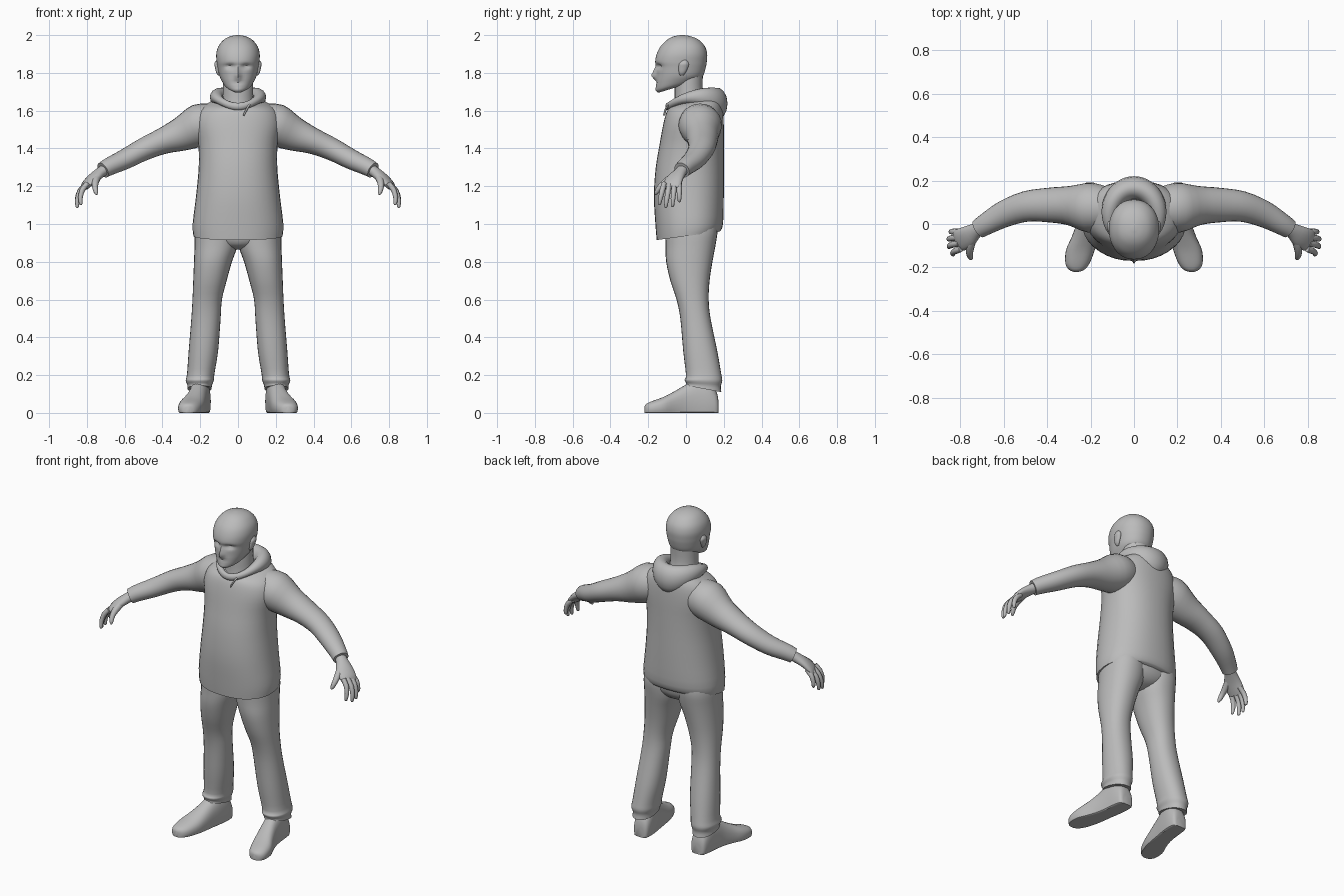
import bpy, bmesh, math
from mathutils import Vector as V

grey = bpy.data.materials.new("plain grey")
grey.diffuse_color = (0.5, 0.5, 0.5, 1)


def catmull(a, b, c, d, t):
    return 0.5 * (2 * b + (c - a) * t + (2 * a - 5 * b + 4 * c - d) * t * t
                  + (3 * b - a - 3 * c + d) * t ** 3)


def loft(bm, rings, sides=24, steps=3, power=2.0, closed=False):
    """Skin smooth superellipse rings; a ring is (centre, half axis, half axis)."""
    n = len(rings)
    pick = (lambda i: rings[i % n]) if closed else (lambda i: rings[max(0, min(n - 1, i))])
    fine = []
    for i in range(n if closed else n - 1):
        quad = [pick(i + k) for k in (-1, 0, 1, 2)]
        for s in range(steps):
            fine.append([catmull(*[q[j] for q in quad], s / steps) for j in range(3)])
    if not closed:
        fine.append(rings[-1])
    loops = []
    for c, u, v in fine:
        loop = []
        for k in range(sides):
            a = 2 * math.pi * k / sides
            x, y = math.cos(a), math.sin(a)
            x = math.copysign(abs(x) ** (2 / power), x)
            y = math.copysign(abs(y) ** (2 / power), y)
            loop.append(bm.verts.new(c + u * x + v * y))
        loops.append(loop)
    pairs = list(zip(loops, loops[1:])) + ([(loops[-1], loops[0])] if closed else [])
    for a, b in pairs:
        for k in range(sides):
            m = (k + 1) % sides
            bm.faces.new((a[k], a[m], b[m], b[k]))
    if not closed:
        bm.faces.new(loops[0][::-1])
        bm.faces.new(loops[-1])


def level(zf, zb, x0, x1, yf, yb):
    """Roughly horizontal ring, tilted from front height zf to back height zb."""
    return (V(((x0 + x1) / 2, (yf + yb) / 2, (zf + zb) / 2)),
            V(((x1 - x0) / 2, 0, 0)), V((0, (yb - yf) / 2, (zb - zf) / 2)))


def limb(points):
    """Rings across a path of (x, y, z, side radius, upright radius)."""
    pts = [V(p[:3]) for p in points]
    out = []
    for i, p in enumerate(points):
        t = (pts[min(i + 1, len(pts) - 1)] - pts[max(i - 1, 0)]).normalized()
        side = t.cross(V((0, 0, 1))).normalized()
        out.append((pts[i], side * p[3], side.cross(t) * p[4]))
    return out


def part(name, bm, mirror=False, angle=50):
    bmesh.ops.recalc_face_normals(bm, faces=bm.faces)
    me = bpy.data.meshes.new(name)
    bm.to_mesh(me)
    bm.free()
    me.materials.append(grey)
    ob = bpy.data.objects.new(name, me)
    bpy.context.collection.objects.link(ob)
    if mirror:
        ob.modifiers.new("mirror", 'MIRROR').use_mirror_merge = False
    bpy.ops.object.select_all(action='DESELECT')
    ob.select_set(True)
    bpy.context.view_layer.objects.active = ob
    bpy.ops.object.shade_smooth_by_angle(angle=math.radians(angle))
    return ob


# Head: stacked rings, then soft bumps for the face
bm = bmesh.new()
loft(bm, [level(zf, zb, -w, w, yf, yb) for zf, zb, w, yf, yb in (
    (1.695, 1.74, .035, -.145, .0), (1.71, 1.75, .066, -.157, .04),
    (1.75, 1.77, .087, -.158, .075), (1.79, 1.79, .1, -.156, .093),
    (1.83, 1.83, .108, -.157, .105), (1.86, 1.86, .113, -.163, .11),
    (1.9, 1.9, .115, -.155, .112), (1.94, 1.94, .104, -.135, .1),
    (1.975, 1.975, .076, -.1, .068), (1.993, 1.993, .042, -.066, .028),
    (2.0, 2.0, .008, -.03, -.01))], sides=48, steps=4, power=2.15)
face = ((0, 1.785, .014, .02, -.026), (0, 1.815, .011, .02, -.012),
        (.042, 1.835, .022, .012, .02), (-.042, 1.835, .022, .012, .02),
        (0, 1.748, .03, .004, .006), (0, 1.71, .02, .012, -.005))
for v in bm.verts:
    if v.co.y < -.07:
        x, z = v.co.x, v.co.z
        v.co.y += sum(d * math.exp(-((x - cx) / sx) ** 2 - ((z - cz) / sz) ** 2)
                      for cx, cz, sx, sz, d in face)
part("head", bm)

# Ears
bm = bmesh.new()
loft(bm, [level(z, z, .095, x, yf, yb) for z, x, yf, yb in (
    (1.785, .103, -.03, -.015), (1.8, .115, -.038, -.003), (1.83, .122, -.04, .012),
    (1.85, .125, -.036, .015), (1.868, .114, -.02, .005))], sides=14)
part("ear", bm, mirror=True)

# Neck
bm = bmesh.new()
loft(bm, [level(zf, zb, -w, w, yf, yb) for zf, zb, w, yf, yb in (
    (1.56, 1.6, .095, -.075, .13), (1.64, 1.66, .083, -.062, .1),
    (1.7, 1.72, .08, -.06, .088), (1.76, 1.8, .08, -.06, .09))])
part("neck", bm)

# Hooded top: body
bm = bmesh.new()
loft(bm, [level(zf, zb, -w, w, yf, yb) for zf, zb, w, yf, yb in (
    (.915, .96, .236, -.155, .18), (1.0, 1.0, .24, -.162, .196),
    (1.15, 1.15, .222, -.17, .2), (1.3, 1.3, .208, -.16, .2),
    (1.42, 1.42, .21, -.14, .2), (1.52, 1.52, .226, -.122, .2),
    (1.58, 1.6, .212, -.107, .196), (1.61, 1.65, .172, -.093, .185),
    (1.62, 1.685, .115, -.08, .165))], sides=36, power=2.25)
part("hoodie_body", bm)

# Folded hood, thick at the back and thin at the neckline
bm = bmesh.new()
rings = []
for k in range(16):
    a = 2 * math.pi * k / 16
    b = (1 - math.cos(a)) / 2
    out = V((math.sin(a), -math.cos(a), 0))
    c = V((.113 * out.x, .035 + .13 * out.y, 1.622 + .015 * b + .042 * math.sin(a) ** 2))
    rings.append((c, out * (.015 + .04 * b), V((0, 0, .02 + .065 * b * b))))
loft(bm, rings, sides=14, closed=True)
part("hood", bm)

# Neck slit strip
bm = bmesh.new()
loft(bm, limb([(.03, -.116, 1.575, .006, .004), (.05, -.104, 1.615, .006, .005),
               (.075, -.07, 1.655, .006, .004)]), sides=8)
part("neck_strip", bm)

# Sleeves
bm = bmesh.new()
loft(bm, limb([(.1, .07, 1.55, .09, .09), (.2, .075, 1.525, .115, .112),
               (.3, .085, 1.475, .09, .09), (.4, .087, 1.438, .079, .069),
               (.5, .08, 1.395, .07, .06), (.6, .045, 1.342, .061, .053),
               (.68, .0, 1.305, .05, .047), (.715, -.022, 1.285, .045, .043)]), sides=24)
part("sleeve", bm, mirror=True)

# Hands: palm, four fingers, thumb
bm = bmesh.new()
loft(bm, limb([(.69, -.008, 1.297, .032, .03), (.725, -.028, 1.275, .034, .028),
               (.765, -.058, 1.243, .05, .025), (.8, -.074, 1.21, .052, .02),
               (.815, -.08, 1.19, .046, .013)]), sides=16)
for (kx, ky, kz), (tx, ty, tz) in (
        ((.796, -.115, 1.215), (.832, -.142, 1.1)), ((.805, -.088, 1.21), (.851, -.108, 1.085)),
        ((.806, -.061, 1.21), (.852, -.072, 1.09)), ((.796, -.036, 1.215), (.842, -.035, 1.115))):
    path = []
    for t, r in ((0, .014), (.35, .0145), (.7, .0125), (.95, .009), (1, .003)):
        bow = .016 * math.sin(math.pi * t)
        path.append((kx + (tx - kx) * t + bow, ky + (ty - ky) * t, kz + (tz - kz) * t + bow / 2, r, r))
    loft(bm, limb(path), sides=10, steps=2)
loft(bm, limb([(.735, -.045, 1.265, .02, .02), (.752, -.095, 1.232, .02, .02),
               (.757, -.135, 1.2, .016, .015), (.752, -.155, 1.17, .012, .012),
               (.748, -.162, 1.155, .004, .004)]), sides=10)
part("hand", bm, mirror=True)

# Trousers: seat and legs
bm = bmesh.new()
loft(bm, [level(z, z, -w, w, yf, yb) for z, w, yf, yb in (
    (.865, .03, -.03, .07), (.885, .11, -.085, .125), (.93, .19, -.108, .158),
    (1.0, .215, -.11, .165))], power=2.3)
part("trouser_seat", bm)

bm = bmesh.new()
loft(bm, [level(zf, zb, x0, x1, yf, yb) for zf, zb, x0, x1, yf, yb in (
    (1.0, 1.0, .0, .22, -.11, .165), (.95, .95, .0, .228, -.11, .166),
    (.88, .88, .004, .23, -.108, .155), (.8, .8, .032, .233, -.105, .14),
    (.7, .7, .06, .237, -.083, .125), (.6, .6, .085, .241, -.05, .12),
    (.5, .5, .092, .247, -.03, .13), (.33, .33, .105, .261, -.015, .165),
    (.2, .21, .125, .27, .0, .186), (.175, .17, .128, .277, -.008, .192),
    (.155, .14, .137, .268, .002, .184), (.145, .11, .14, .268, .0, .187))],
    sides=28, power=2.2)
part("trouser_leg", bm, mirror=True)

# Shoes: lofted heel to toe, flattened on the ground
bm = bmesh.new()
loft(bm, [(V((x, y, .35 * h)), V((w, 0, 0)), V((0, 0, .65 * h))) for y, x, w, h in (
    (.172, .195, .028, .06), (.162, .195, .045, .11), (.12, .197, .053, .17),
    (.06, .203, .053, .18), (0, .213, .053, .15), (-.06, .228, .059, .115),
    (-.12, .247, .066, .084), (-.18, .26, .056, .062), (-.21, .264, .036, .048),
    (-.22, .265, .012, .034))], sides=28, power=2.4)
for v in bm.verts:
    v.co.z = max(0, v.co.z)
part("shoe", bm, mirror=True, angle=40)
